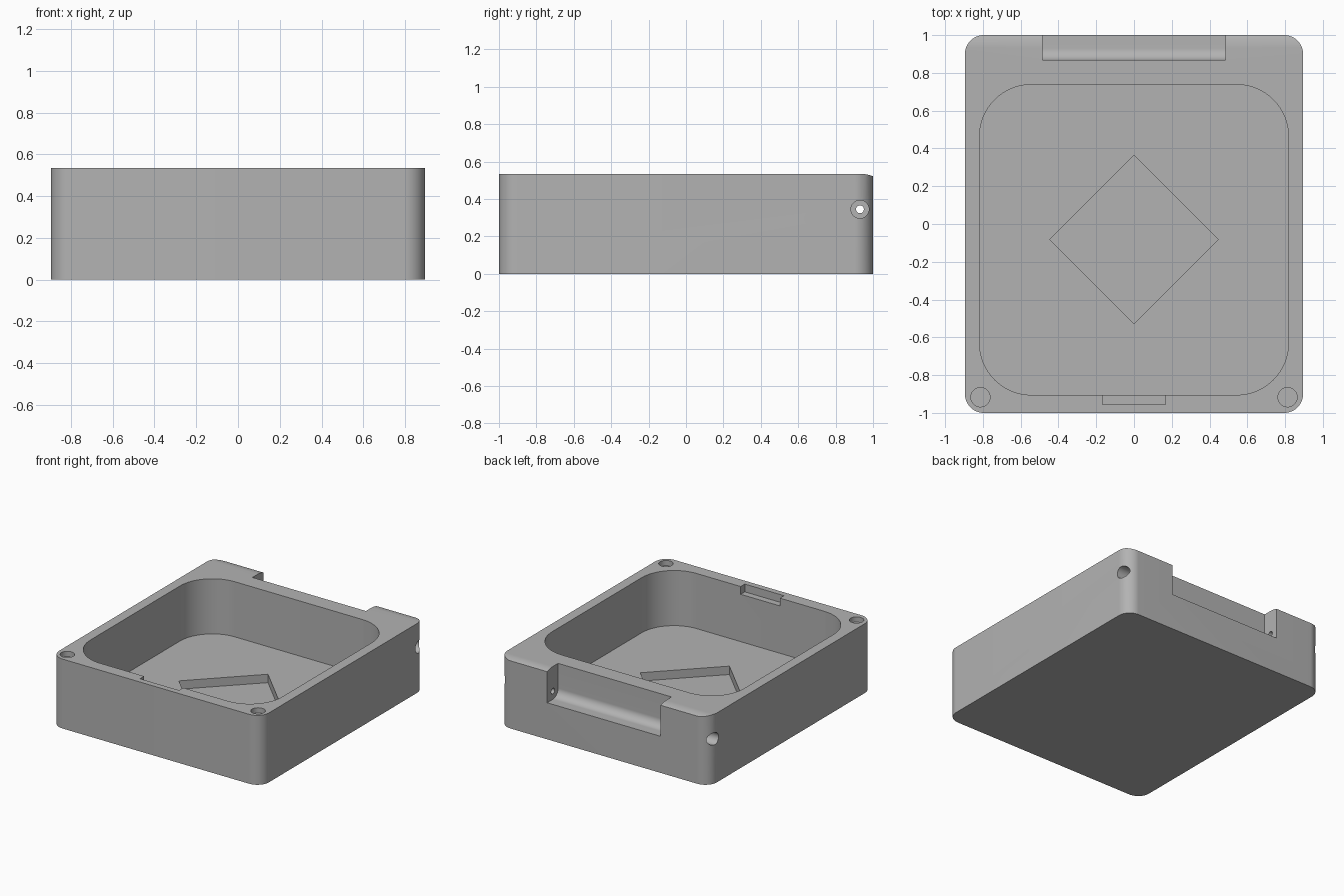
import bpy, bmesh, math
from mathutils import Matrix, Vector

cube = bpy.data.objects.get("Cube")
if cube:
    bpy.data.objects.remove(cube, do_unlink=True)

WIDTH, LENGTH, HEIGHT = 1.79, 2.0, 0.535
PIN_Y, PIN_Z = 0.93, 0.345
FLOOR = 0.11

grey = bpy.data.materials.new("plain grey")
grey.use_nodes = True
colour = (0.45, 0.45, 0.45, 1)
grey.diffuse_color = colour
grey.node_tree.nodes["Principled BSDF"].inputs["Base Color"].default_value = colour


def arc(cx, cy, r, start, end, steps=16):
    angles = [math.radians(start + (end - start) * i / steps) for i in range(steps + 1)]
    return [(cx + r * math.cos(a), cy + r * math.sin(a)) for a in angles]


def rounded_rect(x0, x1, y0, y1, r):
    return (arc(x1 - r, y1 - r, r, 0, 90) + arc(x0 + r, y1 - r, r, 90, 180)
            + arc(x0 + r, y0 + r, r, 180, 270) + arc(x1 - r, y0 + r, r, 270, 360))


def circle(cx, cy, r):
    return arc(cx, cy, r, 0, 360, 40)[:-1]


def prism(name, profile, low, high, along_x=False):
    """Extrude a profile along z, or a (y, z) profile along x."""
    bm = bmesh.new()
    base = bm.faces.new([bm.verts.new((u, v, low)) for u, v in profile])
    moved = bmesh.ops.extrude_face_region(bm, geom=[base])["geom"]
    bmesh.ops.translate(bm, vec=Vector((0, 0, high - low)),
                        verts=[v for v in moved if isinstance(v, bmesh.types.BMVert)])
    if along_x:
        turn = Matrix(((0, 0, 1, 0), (1, 0, 0, 0), (0, 1, 0, 0), (0, 0, 0, 1)))
        bmesh.ops.transform(bm, matrix=turn, verts=bm.verts)
    bmesh.ops.recalc_face_normals(bm, faces=bm.faces)
    mesh = bpy.data.meshes.new(name)
    bm.to_mesh(mesh)
    bm.free()
    mesh.materials.append(grey)
    obj = bpy.data.objects.new(name, mesh)
    bpy.context.collection.objects.link(obj)
    return obj


def cut(target, cutter):
    cutter.hide_render = True
    mod = target.modifiers.new(cutter.name, 'BOOLEAN')
    mod.operation, mod.solver, mod.object = 'DIFFERENCE', 'EXACT', cutter
    bpy.context.view_layer.objects.active = target
    bpy.ops.object.modifier_apply(modifier=mod.name)
    bpy.data.objects.remove(cutter, do_unlink=True)


# Outer block with rounded upright corners
body = prism("case_body", rounded_rect(-WIDTH / 2, WIDTH / 2, -LENGTH / 2, LENGTH / 2, 0.1), 0, HEIGHT)

# Rear top edge, rounded about the hinge pin
swing = arc(PIN_Y, PIN_Z, HEIGHT - PIN_Z, 90, 60, 12)
cut(body, prism("rear_rounding", swing + [(1.1, 0.4), (1.1, 0.7), (PIN_Y, 0.7)], -1, 1, True))

# Main cavity and the diamond recess in its floor
cut(body, prism("cavity", rounded_rect(-0.818, 0.818, -0.905, 0.738, 0.275), FLOOR, 0.7))
cut(body, prism("diamond_recess", [(0.447, -0.082), (0, 0.365), (-0.447, -0.082), (0, -0.529)], 0.045, 0.3))

# Latch notch in the front rim
cut(body, prism("latch_notch", [(-0.167, -0.955), (0.167, -0.955), (0.167, -0.8), (-0.167, -0.8)],
                HEIGHT - 0.06, 0.7))

# Hinge slot with a round inner bottom
slot = [(0.867, 0.7)] + arc(PIN_Y, PIN_Z, 0.063, 180, 270) + [(1.1, PIN_Z - 0.063), (1.1, 0.7)]
cut(body, prism("hinge_slot", slot, -0.484, 0.484, True))

# Hinge pin bore and the wider sockets at both ends
cut(body, prism("pin_bore", circle(PIN_Y, PIN_Z, 0.021), -1, 1, True))
for side in (-1, 1):
    ends = sorted((side * 0.78, side * 1.0))
    cut(body, prism("pin_socket", circle(PIN_Y, PIN_Z, 0.048), *ends, True))
    # Round pocket in the front corner
    cut(body, prism("corner_pocket", circle(side * 0.813, -0.917, 0.051), HEIGHT - 0.04, 0.7))

bpy.ops.object.select_all(action='DESELECT')
body.select_set(True)
bpy.context.view_layer.objects.active = body
bpy.ops.object.shade_smooth_by_angle(angle=math.radians(30))
